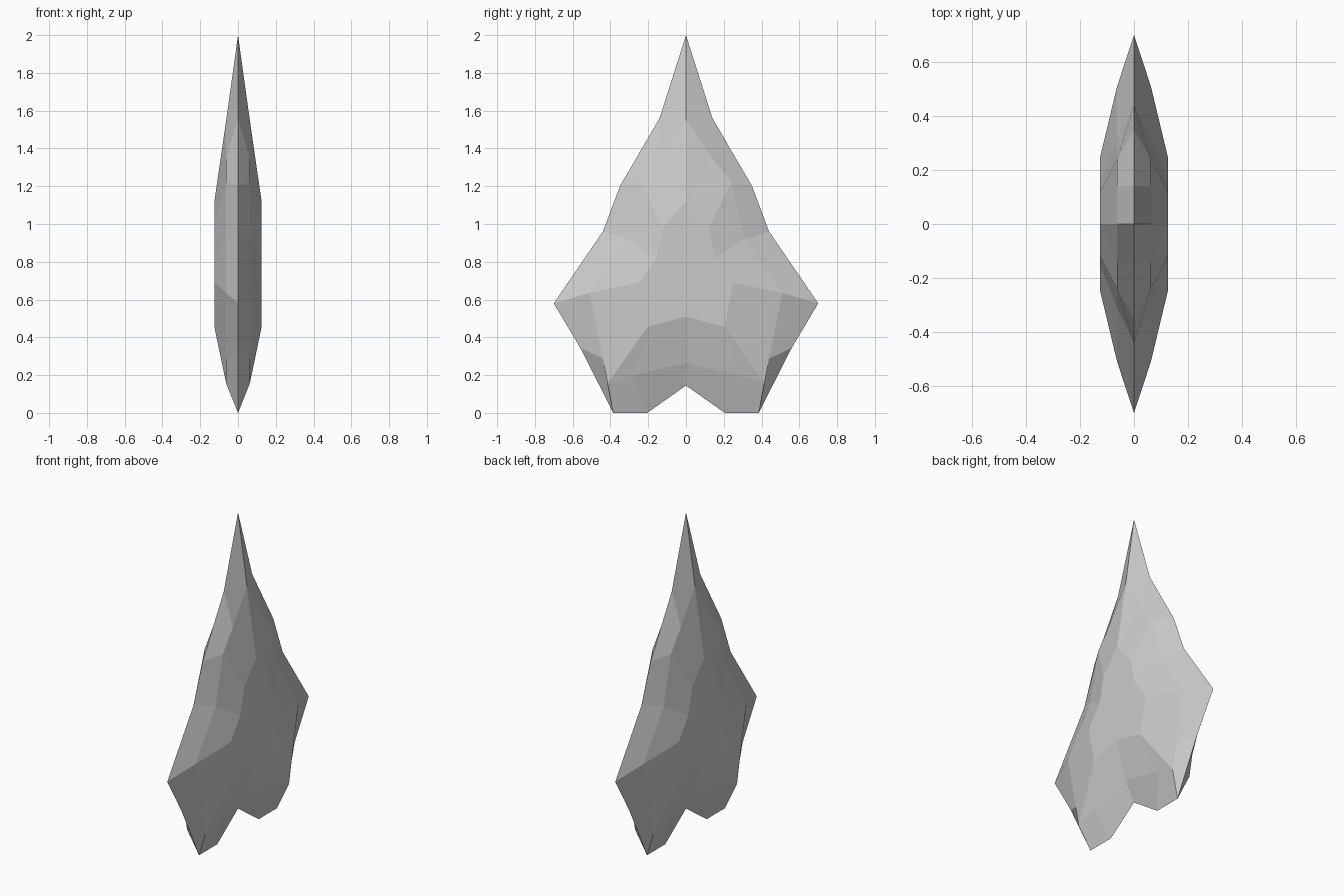
import bpy
import bmesh

if "Cube" in bpy.data.objects:
    bpy.data.objects.remove(bpy.data.objects["Cube"])

# Quarter outlines (y, z), running from the tip down to the base notch
rim = [(0, 2), (.14, 1.56), (.35, 1.2), (.44, .96), (.7, .58),
       (.56, .345), (.385, 0), (.205, 0), (0, .145)]
bevel = [(0, 1.55), (.14, 1.35), (.24, 1.22), (.31, .92), (.51, .635),
         (.44, .287), (.415, .155), (.28, .2), (0, .265)]
plateau = [(0, 1.12), (0, 1.12), (.12, .98), (.155, .82), (.25, .69),
           (.205, .455), (.205, .455), (.205, .455), (0, .51)]

bm = bmesh.new()
cache = {}


def ring(points, x):
    """One layer of vertices; repeated points share a vertex."""
    out = []
    for y, z in points:
        key = (x, y, z)
        if key not in cache:
            cache[key] = bm.verts.new(key)
        out.append(cache[key])
    return out


def face(verts):
    unique = list(dict.fromkeys(verts))
    if len(unique) > 2:
        bm.faces.new(unique)


# Chipped slopes from the sharp rim up to the flat centre
layers = [ring(rim, 0), ring(bevel, .0625), ring(plateau, .125)]
for outer, inner in zip(layers, layers[1:]):
    for i in range(len(outer) - 1):
        face([inner[i], inner[i + 1], outer[i + 1], outer[i]])
face(layers[-1][::-1])

mesh = bpy.data.meshes.new("stone_arrowhead")
bm.to_mesh(mesh)
bm.free()
arrowhead = bpy.data.objects.new("stone_arrowhead", mesh)
bpy.context.collection.objects.link(arrowhead)

# Mirror to both sides and both faces
mirror = arrowhead.modifiers.new("mirror", 'MIRROR')
mirror.use_axis = (True, True, False)
mirror.merge_threshold = .001
